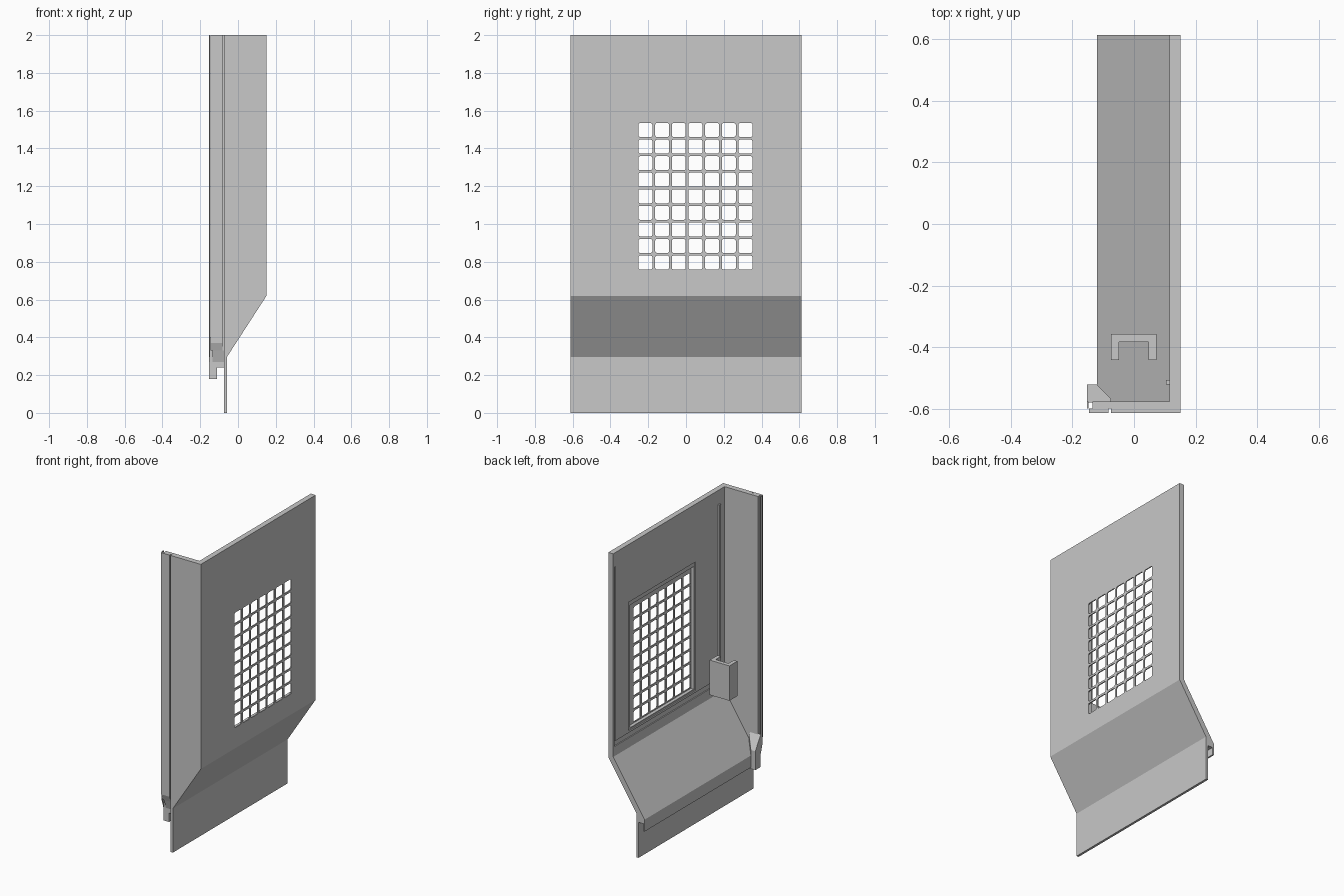
import bpy, bmesh
from mathutils import Vector

if "Cube" in bpy.data.objects:
    bpy.data.objects.remove(bpy.data.objects["Cube"], do_unlink=True)

GREY = (0.58, 0.58, 0.58, 1)
mat = bpy.data.materials.new("plain grey")
mat.use_nodes = True
mat.diffuse_color = GREY
mat.node_tree.nodes["Principled BSDF"].inputs["Base Color"].default_value = GREY


def finish(name, bm):
    bmesh.ops.recalc_face_normals(bm, faces=bm.faces)
    mesh = bpy.data.meshes.new(name)
    bm.to_mesh(mesh)
    bm.free()
    mesh.materials.append(mat)
    obj = bpy.data.objects.new(name, mesh)
    bpy.context.collection.objects.link(obj)
    return obj


def prism(name, points, axis, lo, hi):
    """Extrude a closed profile; axis 'y' takes (x, z), 'z' takes (x, y), 'x' takes (y, z)."""
    place = {"x": lambda a, b: (lo, a, b), "y": lambda a, b: (a, lo, b), "z": lambda a, b: (a, b, lo)}[axis]
    bm = bmesh.new()
    face = bm.faces.new([bm.verts.new(place(a, b)) for a, b in points])
    new = bmesh.ops.extrude_face_region(bm, geom=[face])["geom"]
    move = Vector([hi - lo if c == axis else 0 for c in "xyz"])
    bmesh.ops.translate(bm, verts=[v for v in new if isinstance(v, bmesh.types.BMVert)], vec=move)
    return finish(name, bm)


def add_box(bm, x, y, z):
    for v in bmesh.ops.create_cube(bm, size=1)["verts"]:
        v.co = [lo + (c + 0.5) * (hi - lo) for c, (lo, hi) in zip(v.co, (x, y, z))]


def box(name, x, y, z):
    bm = bmesh.new()
    add_box(bm, x, y, z)
    return finish(name, bm)


def cut(target, cutter):
    mod = target.modifiers.new("cut", "BOOLEAN")
    mod.operation = "DIFFERENCE"
    mod.solver = "EXACT"
    mod.object = cutter
    cutter.hide_render = True
    bpy.context.view_layer.update()
    graph = bpy.context.evaluated_depsgraph_get()
    mesh = bpy.data.meshes.new_from_object(target.evaluated_get(graph))
    target.modifiers.clear()
    target.data = mesh
    bpy.data.objects.remove(cutter, do_unlink=True)


# Main folded panel: upright sheet, sloped floor, hooked lip and thin skirt
panel = prism("main_panel", [
    (0.151, 2), (0.151, 0.62), (-0.058, 0.297), (-0.058, 0), (-0.074, 0), (-0.074, 0.24),
    (-0.11, 0.24), (-0.11, 0.19), (-0.12, 0.19), (-0.12, 0.27), (0.115, 0.63), (0.115, 2),
], "y", -0.575, 0.612)

# Stepped recess behind the grille, and shallow grooves along the foot and back edge
for x, ys, zs in ((0.122, (-0.264, 0.45), (0.745, 1.61)),
                  (0.144, (-0.257, 0.425), (0.753, 1.58)),
                  (0.122, (-0.5, 0.6), (0.695, 0.73)),
                  (0.122, (0.588, 0.6), (0.695, 1.905))):
    cut(panel, box("groove_cutter", (0.05, x), ys, zs))

# Grid of rounded openings
holes = bmesh.new()
HALF = 0.037
for col in range(7):
    for row in range(9):
        y, z = -0.215 + 0.0883 * col, 0.796 + 0.0877 * row
        add_box(holes, (0.05, 0.25), (y - HALF, y + HALF), (z - HALF, z + HALF))
edges = [e for e in holes.edges if abs(e.verts[0].co.x - e.verts[1].co.x) > 0.1]
bmesh.ops.bevel(holes, geom=edges, offset=0.009, segments=2, profile=0.5, affect="EDGES")
cut(panel, finish("grille_cutter", holes))

# Front side wall following the slope, with the skirt's edge below
prism("side_wall", [
    (0.151, 2), (0.151, 0.62), (-0.058, 0.297), (-0.058, 0), (-0.074, 0), (-0.074, 2),
], "y", -0.612, -0.575)

# Long rib on the inside near the front corner
box("inner_rib", (0.104, 0.116), (-0.52, -0.505), (0.7, 1.905))

# Channel-shaped bracket, open towards the front
prism("channel_bracket", [
    (-0.075, -0.44), (-0.075, -0.356), (0.073, -0.356), (0.073, -0.44),
    (0.047, -0.44), (0.047, -0.383), (-0.049, -0.383), (-0.049, -0.44),
], "z", 0.69, 0.925)

# Edge strip: front skin, body, web and outer flange, all slanted at the lower end
FRONT, MID, REAR = (-0.612, 0.37), (-0.597, 0.33), (-0.575, 0.26)
for name, (ya, za), (yb, zb), x0, x1 in (("strip_skin", FRONT, MID, -0.145, -0.082),
                                         ("strip_body", MID, REAR, -0.134, -0.082),
                                         ("strip_web", MID, REAR, -0.082, -0.074),
                                         ("strip_flange", MID, REAR, -0.153, -0.148)):
    prism(name, [(ya, 2), (ya, za), (yb, zb), (yb, 2)], "x", x0, x1)

# Catch at the bottom of the strip: wedge with steep top and hanging tab
catch = prism("catch_wedge", [
    (-0.153, -0.578), (-0.153, -0.52), (-0.12, -0.52), (-0.075, -0.565), (-0.075, -0.578),
], "z", 0.24, 0.4)
for v in catch.data.vertices:
    if v.co.z > 0.3:
        v.co.z -= (v.co.y + 0.578) * 1.6
box("catch_tab", (-0.153, -0.11), (-0.578, -0.522), (0.18, 0.24))
